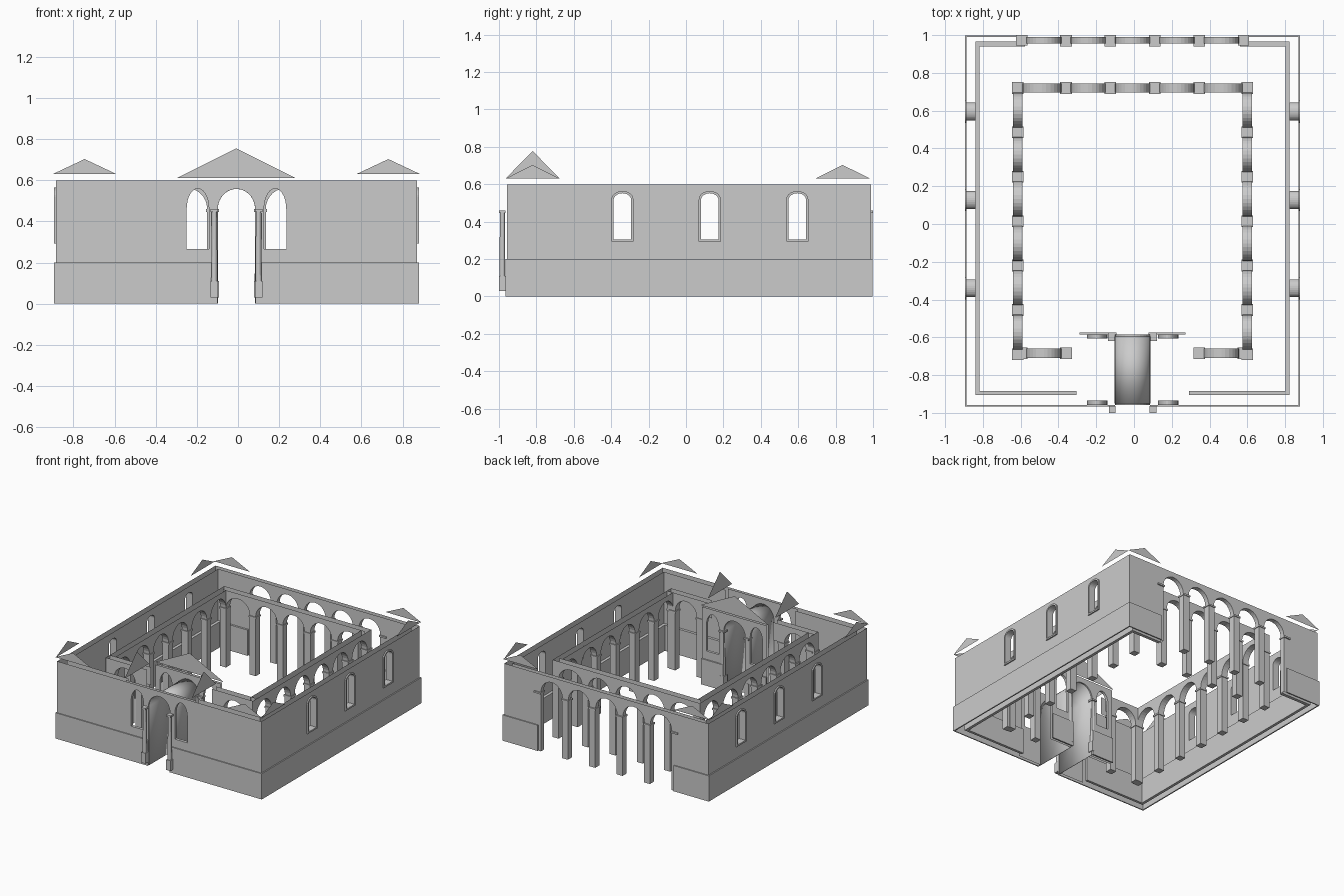
import bpy, bmesh, math
from mathutils import Vector

if "Cube" in bpy.data.objects:
    bpy.data.objects.remove(bpy.data.objects["Cube"])

CX = -0.0075          # plan centre line
TOP, SPRING = 0.6, 0.46


def finish(bm, name):
    me = bpy.data.meshes.new(name)
    bm.to_mesh(me)
    bm.free()
    ob = bpy.data.objects.new(name, me)
    bpy.context.collection.objects.link(ob)
    return ob


def box(name, x0, x1, y0, y1, z0, z1):
    bm = bmesh.new()
    bmesh.ops.create_cube(bm, size=1)
    for v in bm.verts:
        v.co = ((x0 + x1) / 2 + v.co.x * (x1 - x0), (y0 + y1) / 2 + v.co.y * (y1 - y0),
                (z0 + z1) / 2 + v.co.z * (z1 - z0))
    return finish(bm, name)


def block(name, x, y, w, z0, z1):
    return box(name, x - w / 2, x + w / 2, y - w / 2, y + w / 2, z0, z1)


def arch(c, r, spring=SPRING, rise=0.1, n=14):
    return [(c - r * math.cos(math.pi * i / n), spring + rise * math.sin(math.pi * i / n))
            for i in range(n + 1)]


def window(c, r, sill, spring, rise):
    return [(c - r, sill)] + arch(c, r, spring, rise) + [(c + r, sill)]


def bays(cols, half=0.025):
    return [arch((a + b) / 2, (b - a) / 2 - half) for a, b in zip(cols, cols[1:])]


def place(axis, pos, p):
    return Vector((pos, p[0], p[1])) if axis == 'x' else Vector((p[0], pos, p[1]))


def add_face(bm, pts, normal):
    f = bm.faces.new([bm.verts.new(p) for p in pts])
    f.normal_update()
    if f.normal.dot(normal) < 0:
        f.normal_flip()
    return f


def reveal(bm, axis, a, b, line, closed=False, sign=1):
    c = Vector((sum(p[0] for p in line) / len(line), sum(p[1] for p in line) / len(line)))
    c.y -= 0 if closed else 0.05
    ring = line + line[:1] if closed else line
    for p, q in zip(ring, ring[1:]):
        d = c - (Vector(p) + Vector(q)) / 2
        add_face(bm, [place(axis, a, p), place(axis, a, q), place(axis, b, q), place(axis, b, p)],
                 place(axis, 0, d) * sign)


# Wall made of thin sheets (position, start, end, facing) with arches and windows
def wall(name, axis, sheets, z0=0.0, notches=(), holes=(), deep=None):
    bm = bmesh.new()
    for pos, u0, u1, face in sheets:
        outline = [(u0, z0)] + [p for n in notches for p in n] + [(u1, z0), (u1, TOP), (u0, TOP)]
        edges = []
        for loop in [outline] + list(holes):
            vs = [bm.verts.new(place(axis, pos, p)) for p in loop]
            edges += [bm.edges.new((vs[i - 1], vs[i])) for i in range(len(vs))]
        want = place(axis, face, (0, 0))
        res = bmesh.ops.triangle_fill(bm, use_beauty=True, edges=edges)
        for f in [g for g in res['geom'] if isinstance(g, bmesh.types.BMFace)]:
            f.normal_update()
            if f.normal.dot(want) < 0:
                f.normal_flip()
    a, b = deep or (sheets[0][0], sheets[-1][0])
    if a != b:
        for n in notches:
            reveal(bm, axis, a, b, n)
        for h in holes:
            reveal(bm, axis, a, b, h, True)
    return finish(bm, name)


def gable(name, axis, pos, u0, u1, z0, z1, faces):
    bm = bmesh.new()
    for k in faces:
        add_face(bm, [place(axis, pos + (0.002 * k if len(faces) > 1 else 0), p)
                      for p in [(u0, z0), (u1, z0), ((u0 + u1) / 2, z1)]], place(axis, k, (0, 0)))
    finish(bm, name)


def pier(name, x, y):
    block(name, x, y, 0.052, 0, 0.447)
    block(name + "_capital", x, y, 0.062, 0.447, SPRING)


def slim_column(name, x, y, w):
    block(name + "_base", x, y, w, 0.03, 0.11)
    block(name + "_capital", x, y, w, 0.447, SPRING)
    bm = bmesh.new()
    bmesh.ops.create_cone(bm, segments=16, radius1=w * 0.42, radius2=w * 0.36, depth=0.337, cap_ends=True)
    bmesh.ops.translate(bm, verts=bm.verts, vec=(x, y, 0.2785))
    finish(bm, name + "_shaft")


# Side walls with framed windows and plinths inside and out
for s, side in ((-1, "left"), (1, "right")):
    X = lambda v: CX + s * v
    wins = [window(c, 0.047, 0.305, 0.515, 0.037) for c in (-0.34, 0.127, 0.595)]
    wall(side + "_wall", 'x', [(X(0.878), -0.957, 0.99, s), (X(0.832), -0.905, 0.955, -s)], holes=wins)
    bm = bmesh.new()
    for c in (-0.34, 0.127, 0.595):
        inn, out = window(c, 0.047, 0.305, 0.515, 0.037), window(c, 0.059, 0.293, 0.518, 0.046)
        reveal(bm, 'x', X(0.878), X(0.8875), inn, True)
        reveal(bm, 'x', X(0.878), X(0.8875), out, True, -1)
        for i in range(len(inn)):
            add_face(bm, [place('x', X(0.8875), p) for p in (inn[i - 1], inn[i], out[i], out[i - 1])],
                     Vector((s, 0, 0)))
    finish(bm, side + "_window_frames")
    x0, x1 = sorted((X(0.878), X(0.8875)))
    box(side + "_outer_plinth", x0, x1, -0.965, 0.998, 0, 0.2)
    x0, x1 = sorted((X(0.832), X(0.81)))
    box(side + "_inner_plinth", x0, x1, -0.905, 0.965, 0, 0.2)
    # plinths of front and back walls
    for nm, a, b, y0, y1 in (("front_outer", 0.0925, 0.8875, -0.965, -0.957),
                             ("front_inner", 0.298, 0.832, -0.905, -0.885),
                             ("back_outer", 0.585, 0.8875, 0.99, 0.998),
                             ("back_inner", 0.57, 0.832, 0.94, 0.965),
                             ("court_facade", 0.0925, 0.28, -0.585, -0.575)):
        x0, x1 = sorted((X(a), X(b)))
        box(f"{nm}_plinth_{side}", x0, x1, y0, y1, 0, 0.2)
    # inner front wall
    x0, x1 = sorted((X(0.30), X(0.832)))
    wall("front_inner_wall_" + side, 'y', [(-0.905, x0, x1, 1)])
    # courtyard side arcade
    ys = [-0.69 + 0.235 * i for i in range(7)]
    wall(side + "_arcade", 'x', [(X(0.6325), -0.715, 0.745, s), (X(0.5825), -0.665, 0.695, -s)],
         SPRING, bays(ys))
    for y in ys:
        pier(side + "_arcade_pier", X(0.6075), y)
    # short front arcade beside the gatehouse
    fx = sorted((X(0.5875), X(0.3525)))
    x0, x1 = sorted((X(0.28), X(0.6325)))
    wall("front_arcade_" + side, 'y', [(-0.71, x0, x1, -1), (-0.66, x0, x1, 1)], SPRING, bays(fx))
    for x in fx:
        pier("front_arcade_pier", x, -0.685)
    # gate columns
    slim_column("gate_column_" + side, X(0.1075), -0.982, 0.036)
    slim_column("court_gate_column_" + side, X(0.1075), -0.597, 0.045)
    # corner gables facing inward
    x0, x1 = sorted((X(0.583), X(0.893)))
    gable("front_corner_gable_" + side, 'y', -0.962, x0, x1, 0.63, 0.703, [1])
    gable("back_corner_gable_" + side, 'y', 0.99, x0, x1, 0.63, 0.703, [-1])
    gable("side_front_gable_" + side, 'x', X(0.885), -0.965, -0.675, 0.63, 0.703, [-s])
    gable("side_back_gable_" + side, 'x', X(0.885), 0.69, 0.985, 0.63, 0.703, [-s])
    # gatehouse side gables
    gable("gatehouse_side_gable_" + side, 'x', X(0.288), -0.965, -0.675, 0.63, 0.778, [1, -1])

# Front wall and courtyard facade share the gate arch and flanking windows
gate = [[(CX - 0.0925, 0)] + arch(CX, 0.0925) + [(CX + 0.0925, 0)]]
flank = [window(CX + d, 0.054, 0.265, SPRING, 0.1) for d in (-0.188, 0.188)]
wall("front_wall", 'y', [(-0.957, CX - 0.878, CX + 0.878, -1), (-0.935, CX - 0.30, CX + 0.30, 1)],
     0, gate, flank)
wall("court_facade", 'y', [(-0.605, CX - 0.28, CX + 0.28, -1), (-0.585, CX - 0.28, CX + 0.28, 1)],
     0, gate, flank)
gable("gatehouse_court_gable", 'y', -0.585, CX - 0.29, CX + 0.29, 0.61, 0.755, [1, -1])

# Barrel-vaulted passage
bm = bmesh.new()
reveal(bm, 'y', -0.95, -0.595, gate[0], False, -1)
bmesh.ops.remove_doubles(bm, verts=bm.verts, dist=1e-5)
bmesh.ops.recalc_face_normals(bm, faces=bm.faces)
vault = finish(bm, "passage_vault")
sol = vault.modifiers.new("thickness", 'SOLIDIFY')
sol.thickness, sol.offset = 0.004, 0
bpy.context.view_layer.objects.active = vault
vault.select_set(True)
bpy.ops.object.shade_smooth_by_angle()

# Back wall with open arcade between end piers
bx = [CX + d for d in (-0.5875, -0.3525, -0.1175, 0.1175, 0.3525, 0.5875)]
b = bays(bx)
b[0].insert(0, (b[0][0][0], 0))
b[-1].append((b[-1][-1][0], 0))
wall("back_wall", 'y', [(0.99, CX - 0.878, CX + 0.878, 1), (0.955, CX - 0.832, CX + 0.832, -1)], 0, b)
for x in bx[1:-1]:
    pier("back_pier", x, 0.97)
for x, e in ((bx[0], -1), (bx[-1], 1)):
    box("back_end_capital", x - 0.03, x + 0.03, 0.945, 1.0, 0.447, SPRING)

# Courtyard back arcade
ax = [CX + d for d in (-0.6075, -0.3525, -0.1175, 0.1175, 0.3525, 0.6075)]
wall("court_back_arcade", 'y', [(0.745, ax[0] - 0.025, ax[-1] + 0.025, 1),
                                (0.695, ax[0], ax[-1], -1)], SPRING, bays(ax))
for x in ax[1:-1]:
    pier("court_back_pier", x, 0.72)
